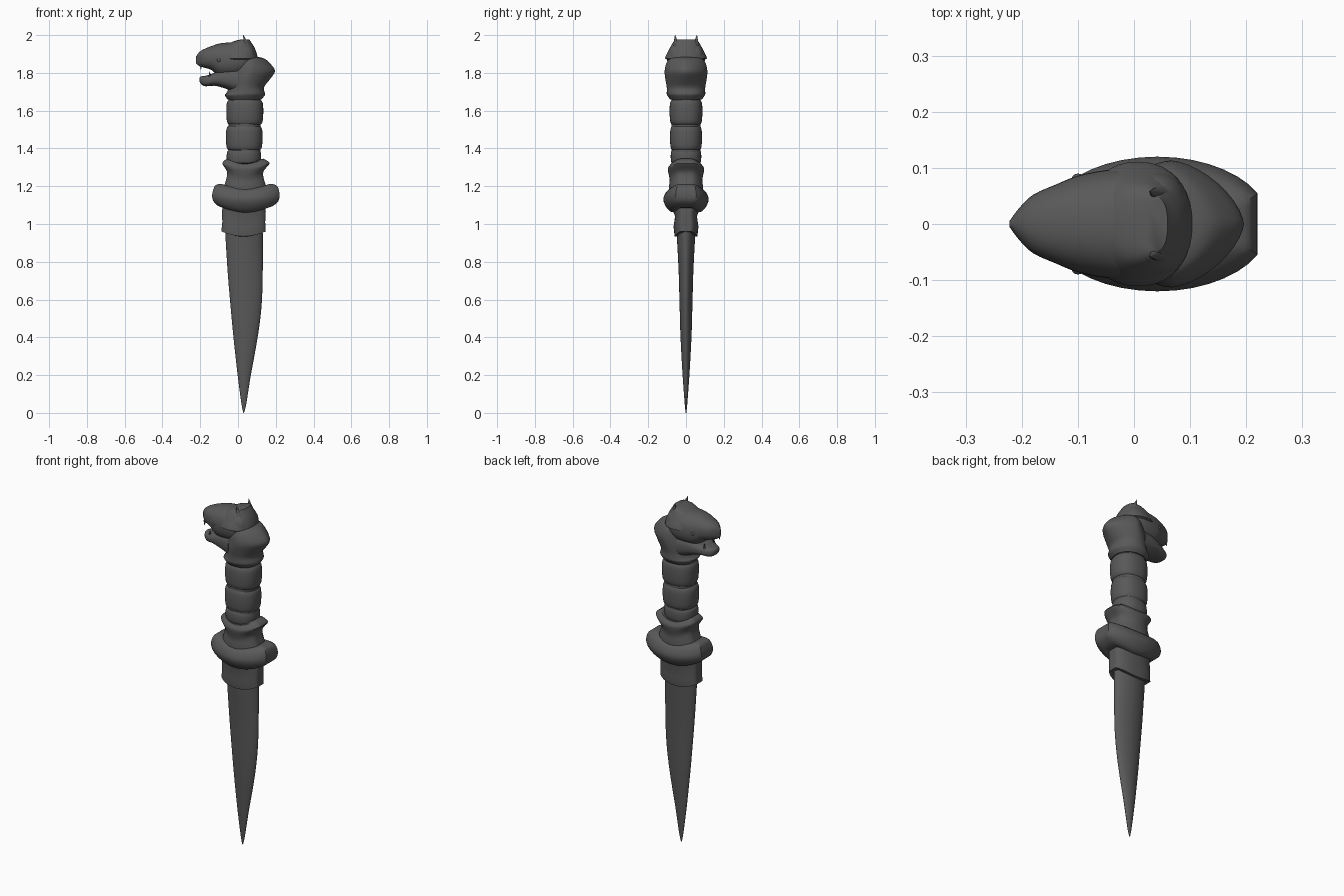
import bpy, bmesh, math
from mathutils import Vector

DARK = bpy.data.materials.new("dark_iron")
DARK.diffuse_color = (0.1, 0.1, 0.1, 1)


def refine(rows, k):
    # Catmull-Rom interpolation between profile rows
    out = []
    for i in range(len(rows) - 1):
        q = [rows[max(0, min(len(rows) - 1, i + j))] for j in (-1, 0, 1, 2)]
        for s in range(k):
            t = s / k
            out.append([b + 0.5 * t * (c - a + t * (2*a - 5*b + 4*c - d + t * (3*(b - c) + d - a)))
                        for a, b, c, d in zip(*q)])
    return out + [list(rows[-1])]


def loft(name, rows, p=2.0, axis='Z', bow=0.0, k=1, n=40, angle=40, clip=1.0):
    # rows: (position, low, high, half depth in y, optional power)
    # p: superellipse power, bow: lift of both ends, clip > 1: blunt flat ends
    bm = bmesh.new()
    rings = []
    for pos, lo, hi, ry, *power in (refine(rows, k) if k > 1 else rows):
        e = 2 / (power[0] if power else p)
        mid, r = (lo + hi) / 2, (hi - lo) / 2
        ring = []
        for i in range(n):
            a = 2 * math.pi * i / n
            c, s = math.cos(a), math.sin(a)
            u = math.copysign(min(1, clip * abs(c) ** e), c)
            y = ry * math.copysign(abs(s) ** e, s)
            co = (mid + r * u, y, pos + bow * u * u) if axis == 'Z' else (pos, y, mid + r * u)
            ring.append(bm.verts.new(co))
        rings.append(ring)
    for a, b in zip(rings, rings[1:]):
        for i in range(n):
            j = (i + 1) % n
            bm.faces.new((a[i], a[j], b[j], b[i]))
    bm.faces.new(rings[0][::-1])
    bm.faces.new(rings[-1])
    return finish(name, bm, angle)


def finish(name, bm, angle=40):
    bmesh.ops.recalc_face_normals(bm, faces=bm.faces)
    me = bpy.data.meshes.new(name)
    bm.to_mesh(me)
    bm.free()
    me.materials.append(DARK)
    ob = bpy.data.objects.new(name, me)
    bpy.context.collection.objects.link(ob)
    bpy.ops.object.select_all(action='DESELECT')
    ob.select_set(True)
    bpy.context.view_layer.objects.active = ob
    bpy.ops.object.shade_smooth_by_angle(angle=math.radians(angle))
    return ob


def spike(name, base, tip, r):
    # small cone from base to tip
    base, tip = Vector(base), Vector(tip)
    d = tip - base
    bm = bmesh.new()
    bmesh.ops.create_cone(bm, cap_ends=True, segments=10, radius1=r, radius2=0.001, depth=d.length)
    rot = d.to_track_quat('Z', 'Y')
    for v in bm.verts:
        v.co = rot @ v.co + (base + tip) / 2
    return finish(name, bm)


# Blade
loft("blade", [(0.0, 0.028, 0.032, 0.002), (0.05, 0.018, 0.044, 0.007),
               (0.2, -0.002, 0.068, 0.018), (0.4, -0.024, 0.104, 0.029),
               (0.57, -0.04, 0.125, 0.034), (0.75, -0.055, 0.131, 0.039),
               (0.96, -0.068, 0.131, 0.05)], p=1.85, k=5)

# Collar that holds the blade
loft("blade_collar", [(0.933, -0.07, 0.13, 0.045), (0.935, -0.088, 0.147, 0.06),
                      (0.985, -0.083, 0.144, 0.066), (1.04, -0.085, 0.147, 0.058),
                      (1.09, -0.078, 0.14, 0.075)], p=2.3, bow=0.026, clip=1.08)

# Bulging guard with blunt raised ends
loft("guard", [(1.06, -0.06, 0.14, 0.06), (1.068, -0.1, 0.18, 0.085),
               (1.095, -0.13, 0.213, 0.108), (1.13, -0.137, 0.22, 0.12),
               (1.165, -0.128, 0.213, 0.108), (1.182, -0.116, 0.198, 0.092),
               (1.187, -0.085, 0.165, 0.08), (1.17, -0.05, 0.13, 0.07)],
     p=2.0, bow=0.025, k=3, clip=1.13)

# Waist and flared lip above the guard
loft("guard_neck", [(1.16, -0.078, 0.153, 0.09), (1.2, -0.065, 0.14, 0.09),
                    (1.23, -0.058, 0.133, 0.086), (1.255, -0.06, 0.137, 0.09),
                    (1.285, -0.08, 0.163, 0.096), (1.3, -0.08, 0.165, 0.094),
                    (1.318, -0.06, 0.135, 0.08)], p=2.1, bow=0.028, k=2, clip=1.08)

# Grip rings
for i, (z0, z1, x0, x1, ry) in enumerate([(1.315, 1.395, -0.06, 0.122, 0.081),
                                          (1.39, 1.522, -0.064, 0.13, 0.085),
                                          (1.525, 1.66, -0.062, 0.134, 0.087)]):
    h = z1 - z0
    loft(f"grip_ring_{i + 1}", [(z0, x0 + 0.016, x1 - 0.016, ry - 0.014),
                                (z0 + 0.12*h, x0 + 0.004, x1 - 0.004, ry - 0.004),
                                (z0 + 0.5*h, x0, x1, ry),
                                (z0 + 0.86*h, x0 + 0.003, x1 - 0.003, ry - 0.003),
                                (z1, x0 + 0.016, x1 - 0.016, ry - 0.014)], p=2.3, k=3)
loft("grip_core", [(1.3, -0.05, 0.12, 0.075), (1.69, -0.05, 0.12, 0.078)], p=2.3)

# Animal neck with pointed mane at the back
loft("head_neck", [(1.66, -0.055, 0.125, 0.085, 2.1), (1.682, -0.07, 0.142, 0.1, 2.1),
                   (1.695, -0.06, 0.142, 0.102, 2.1), (1.725, -0.05, 0.138, 0.102, 2),
                   (1.77, -0.06, 0.172, 0.11, 1.7), (1.81, -0.06, 0.196, 0.113, 1.55),
                   (1.85, -0.04, 0.17, 0.104, 1.55), (1.878, 0.0, 0.135, 0.08, 1.6),
                   (1.885, 0.03, 0.09, 0.03, 1.8)], k=3)

# Skull and muzzle, lofted from nose to nape
loft("skull", [(-0.222, 1.85, 1.888, 0.005), (-0.205, 1.836, 1.91, 0.028),
               (-0.18, 1.828, 1.926, 0.052), (-0.14, 1.815, 1.942, 0.07),
               (-0.1, 1.782, 1.955, 0.086), (-0.05, 1.775, 1.961, 0.096),
               (0.01, 1.78, 1.964, 0.1), (0.05, 1.8, 1.966, 0.092),
               (0.08, 1.83, 1.935, 0.075), (0.1, 1.86, 1.895, 0.03)],
     p=2.3, axis='X', k=3)

# Lower jaw
loft("lower_jaw", [(-0.204, 1.757, 1.774, 0.01), (-0.195, 1.74, 1.782, 0.03),
                   (-0.17, 1.729, 1.785, 0.05), (-0.125, 1.732, 1.8, 0.068),
                   (-0.07, 1.718, 1.825, 0.082), (0.0, 1.69, 1.84, 0.092)],
     p=2.6, axis='X', k=3)

# Overhanging brow crest
loft("brow_crest", [(1.868, -0.07, 0.09, 0.09), (1.876, -0.09, 0.104, 0.111),
                    (1.9, -0.085, 0.1, 0.102), (1.935, -0.07, 0.087, 0.084),
                    (1.965, -0.03, 0.068, 0.066), (1.978, 0.02, 0.06, 0.048)],
     p=2.2, k=2)

# Paired features: ears, eyes, fangs
for s, side in ((1, "left"), (-1, "right")):
    spike(f"ear_{side}", (0.045, s * 0.052, 1.945), (0.028, s * 0.058, 2.0), 0.016)
    spike(f"upper_fang_{side}", (-0.195, s * 0.028, 1.845), (-0.197, s * 0.028, 1.818), 0.007)
    spike(f"lower_fang_{side}", (-0.15, s * 0.045, 1.775), (-0.15, s * 0.043, 1.808), 0.007)
    bm = bmesh.new()
    bmesh.ops.create_uvsphere(bm, u_segments=14, v_segments=8, radius=0.012)
    for v in bm.verts:
        v.co += Vector((-0.1, s * 0.078, 1.868))
    finish(f"eye_{side}", bm)
